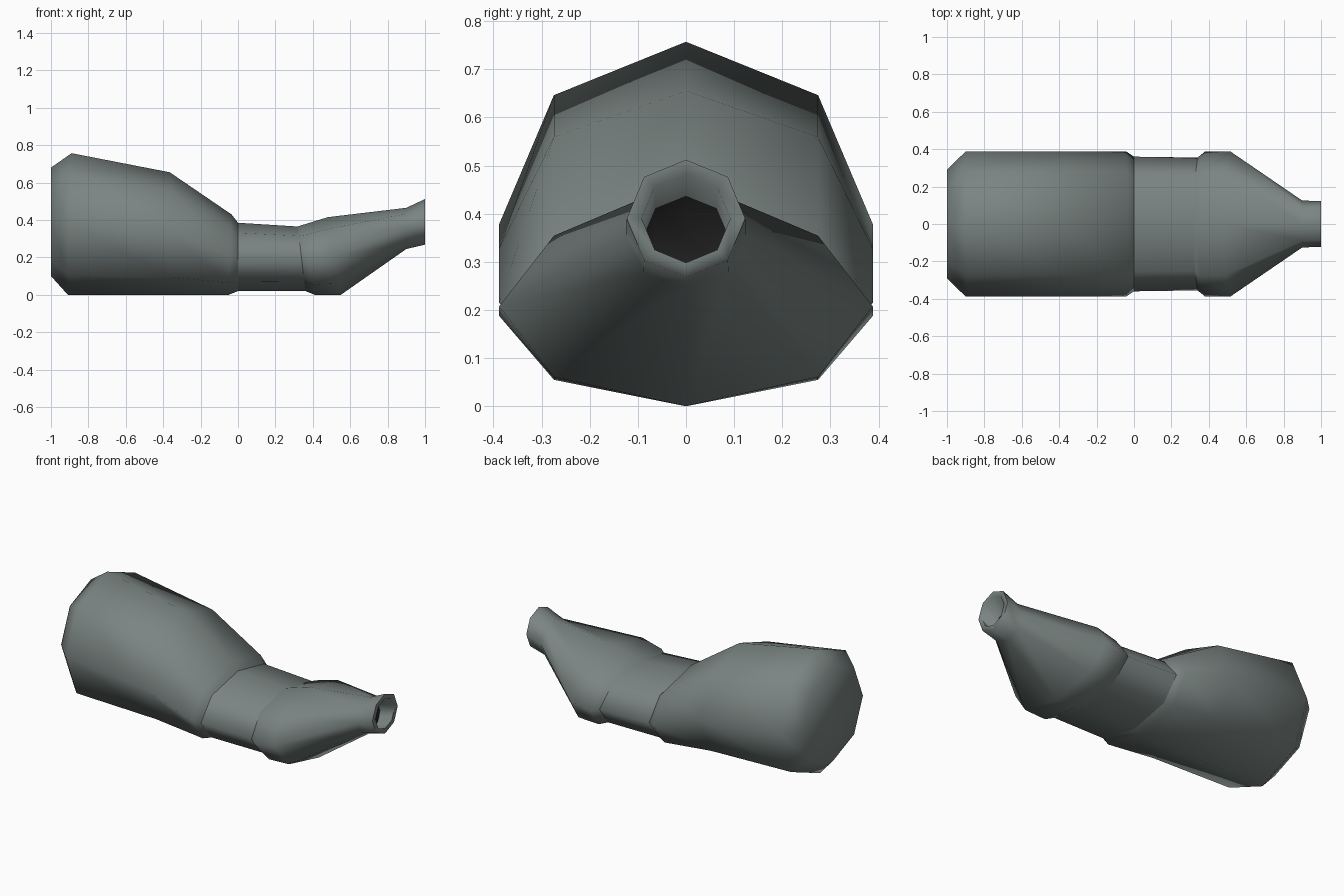
import bpy, bmesh, math

if "Cube" in bpy.data.objects:
    bpy.data.objects.remove(bpy.data.objects["Cube"])


def material(name, rgb):
    m = bpy.data.materials.new(name)
    m.diffuse_color = (*rgb, 1)
    m.use_nodes = True
    m.node_tree.nodes["Principled BSDF"].inputs["Base Color"].default_value = m.diffuse_color
    return m


grey = material("grey green metal", (0.195, 0.232, 0.224))
dark = material("dark bore", (0.016, 0.016, 0.016))


def loft(name, stations, cap_start=False, cap_end=None):
    """Skin eight-sided rings; station = bottom x, bottom z, top x, top z, half width."""
    bm = bmesh.new()
    rings = []
    for xb, zb, xt, zt, w in stations:
        ring = []
        for i in range(8):
            a = math.pi * i / 4
            s = math.sin(a)
            ring.append(bm.verts.new(((xb + xt) / 2 + (xt - xb) / 2 * s,
                                      w * math.cos(a),
                                      (zb + zt) / 2 + (zt - zb) / 2 * s)))
        rings.append(ring)
    for r, q in zip(rings, rings[1:]):
        for i in range(8):
            j = (i + 1) % 8
            bm.faces.new((r[i], r[j], q[j], q[i]))
    if cap_start:
        bm.faces.new(rings[0][::-1])
    if cap_end is not None:
        bm.faces.new(rings[-1]).material_index = cap_end
    bm.normal_update()
    me = bpy.data.meshes.new(name)
    bm.to_mesh(me)
    bm.free()
    ob = bpy.data.objects.new(name, me)
    bpy.context.collection.objects.link(ob)
    me.materials.append(grey)
    me.materials.append(dark)
    bpy.ops.object.select_all(action='DESELECT')
    ob.select_set(True)
    bpy.context.view_layer.objects.active = ob
    bpy.ops.object.shade_smooth_by_angle(angle=math.radians(82))
    return ob


# large rear body with chamfered closed end
loft("rear_body", [
    (-1.0, 0.10, -1.0, 0.68, 0.29),
    (-0.91, 0.0, -0.89, 0.757, 0.388),
    (-0.365, 0.0, -0.365, 0.655, 0.388),
    (-0.05, 0.0, -0.035, 0.43, 0.388),
    (0.0, 0.02, 0.0, 0.385, 0.36),
], cap_start=True)

# narrow waist
loft("waist", [
    (0.0, 0.02, 0.0, 0.385, 0.36),
    (0.36, 0.02, 0.32, 0.365, 0.355),
])

# tapering nose, rim and dark bore
loft("nose", [
    (0.36, 0.02, 0.32, 0.365, 0.355),
    (0.41, 0.0, 0.35, 0.375, 0.388),
    (0.55, 0.0, 0.48, 0.415, 0.388),
    (0.90, 0.245, 0.90, 0.465, 0.125),
    (1.0, 0.268, 1.0, 0.512, 0.123),
    (1.0, 0.298, 1.0, 0.482, 0.092),
    (0.905, 0.262, 0.905, 0.437, 0.090),
], cap_end=1)
